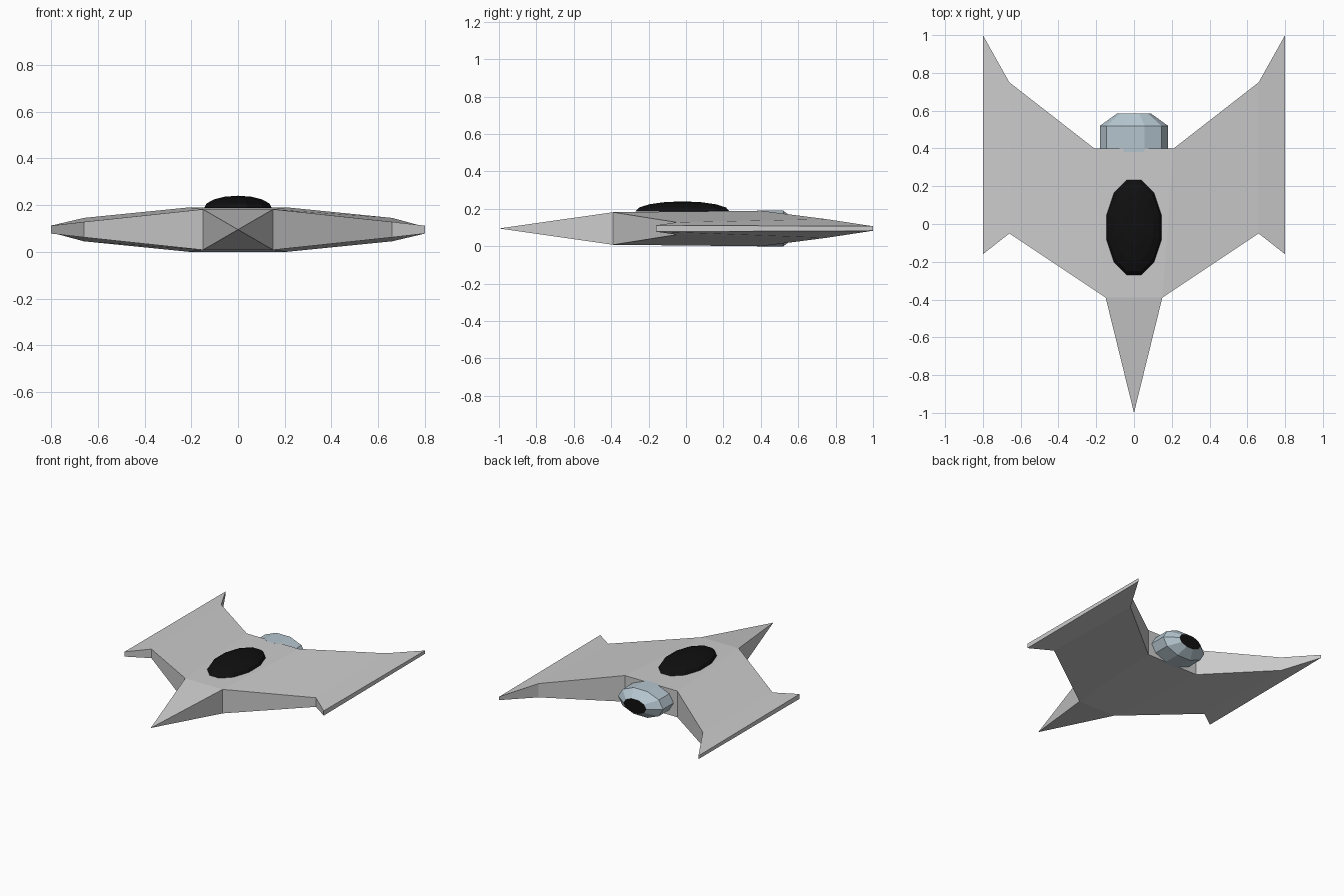
import bpy, bmesh
from math import sin, cos, pi

if "Cube" in bpy.data.objects:
    bpy.data.objects.remove(bpy.data.objects["Cube"])

ZC = 0.095  # mid height of the ship


def material(name, rgb):
    m = bpy.data.materials.new(name)
    m.diffuse_color = (*rgb, 1)
    m.use_nodes = True
    m.node_tree.nodes["Principled BSDF"].inputs["Base Color"].default_value = m.diffuse_color
    return m


black = material("black", (0.005, 0.005, 0.005))
steel = material("pale_blue", (0.46, 0.56, 0.62))


def finish(bm, name, mats=()):
    bmesh.ops.recalc_face_normals(bm, faces=bm.faces[:])
    mesh = bpy.data.meshes.new(name)
    bm.to_mesh(mesh)
    bm.free()
    for m in mats:
        mesh.materials.append(m)
    ob = bpy.data.objects.new(name, mesh)
    bpy.context.collection.objects.link(ob)
    return ob


# Hull: spanwise stations of (x, front y, front half height, rear y, rear half height)
half = [(0.15, -0.39, 0.087, 0.40, 0.095, 0.21),
        (0.66, -0.05, 0.033, 0.75, 0.050, 0.66),
        (0.80, -0.16, 0.017, 1.00, 0.012, 0.80)]
stations = [(-a, b, c, d, e, -f) for a, b, c, d, e, f in reversed(half)] + half
bm = bmesh.new()
sections = []
for xf, yf, hf, yr, hr, xr in stations:
    sections.append([bm.verts.new(p) for p in (
        (xf, yf, ZC + hf), (xr, yr, ZC + hr), (xr, yr, ZC - hr), (xf, yf, ZC - hf))])
nose = bm.verts.new((0, -1, ZC))
for i, (a, b) in enumerate(zip(sections, sections[1:])):
    for j in range(4):
        k = (j + 1) % 4
        if i == 2 and j == 3:
            continue  # open front, closed by the nose
        bm.faces.new((a[j], a[k], b[k], b[j]))
bm.faces.new(sections[0])
bm.faces.new(sections[-1])
l, r = sections[2], sections[3]
rim = [l[0], r[0], r[3], l[3]]
for i in range(4):
    bm.faces.new((rim[i], rim[(i + 1) % 4], nose))
finish(bm, "hull")

# Engine: ten-sided flattened barrel with a tapered end and black exhaust
bm = bmesh.new()
rings = []
for y, s in ((0.38, 1), (0.52, 1), (0.585, 0.5)):
    rings.append([bm.verts.new((0.18 * s * cos(2 * pi * i / 10), y,
                                ZC + 0.1 * s * sin(2 * pi * i / 10))) for i in range(10)])
for a, b in zip(rings, rings[1:]):
    for i in range(10):
        bm.faces.new((a[i], a[(i + 1) % 10], b[(i + 1) % 10], b[i]))
bm.faces.new(rings[0])
bm.faces.new(rings[-1]).material_index = 1
finish(bm, "engine", (steel, black))

# Canopy: twelve-sided faceted dome
bm = bmesh.new()
rings = []
for j in range(4):
    t = j * pi / 8
    rings.append([bm.verts.new((0.15 * cos(t) * cos(pi * (i + .5) / 6),
                                -0.018 + 0.26 * cos(t) * sin(pi * (i + .5) / 6),
                                0.187 + 0.053 * sin(t))) for i in range(12)])
top = bm.verts.new((0, -0.018, 0.24))
for a, b in zip(rings, rings[1:]):
    for i in range(12):
        bm.faces.new((a[i], a[(i + 1) % 12], b[(i + 1) % 12], b[i]))
for i in range(12):
    bm.faces.new((rings[-1][i], rings[-1][(i + 1) % 12], top))
bm.faces.new(rings[0])
finish(bm, "canopy", (black,))
